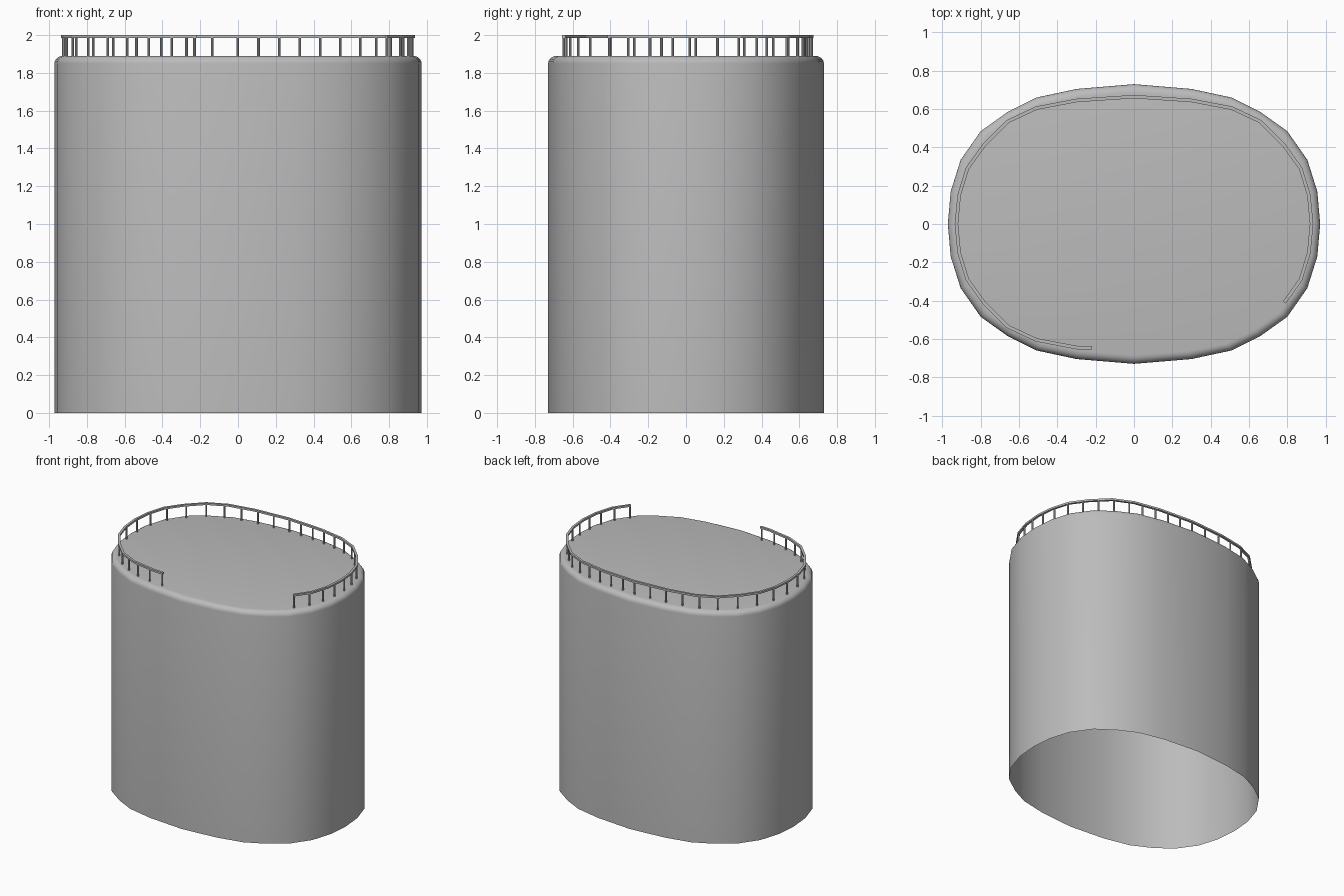
import bpy, bmesh
from math import pi, sin, cos
from mathutils import Vector

cube = bpy.data.objects.get("Cube")
if cube:
    bpy.data.objects.remove(cube, do_unlink=True)

grey = bpy.data.materials.new("Painted steel grey")
grey.use_nodes = True
colour = (0.5, 0.5, 0.5, 1)
grey.diffuse_color = colour
grey.node_tree.nodes["Principled BSDF"].inputs["Base Color"].default_value = colour

WALL = [(0, .73), (.30, .705), (.51, .66), (.66, .585), (.80, .485), (.905, .335), (.957, .17), (.972, 0)]
RAIL = [(0, .665), (.30, .645), (.51, .605), (.66, .535), (.78, .415), (.87, .29), (.913, .15), (.927, 0)]
DECK = 1.89


def loop(quarter):
    """Mirror a quarter outline into a closed clockwise loop from the back."""
    half = quarter + [(x, -y) for x, y in quarter[-2::-1]]
    return [Vector(p) for p in half + [(-x, y) for x, y in half[-2:0:-1]]]


def finish(bm, name, smooth=True):
    bmesh.ops.recalc_face_normals(bm, faces=bm.faces)
    mesh = bpy.data.meshes.new(name)
    bm.to_mesh(mesh)
    bm.free()
    mesh.materials.append(grey)
    ob = bpy.data.objects.new(name, mesh)
    bpy.context.collection.objects.link(ob)
    bpy.ops.object.select_all(action="DESELECT")
    ob.select_set(True)
    bpy.context.view_layer.objects.active = ob
    if smooth:
        bpy.ops.object.shade_smooth_by_angle(angle=pi / 5)
    return ob


def skin(bm, rings, closed):
    """Join successive rings of vertices with quads."""
    for a, b in zip(rings, rings[1:]):
        n = len(a)
        for i in range(n if closed else n - 1):
            j = (i + 1) % n
            bm.faces.new((a[i], a[j], b[j], b[i]))


# Tank shell: open underneath, rounded shoulder, flat roof
bm = bmesh.new()
outline = loop(WALL)
steps = 5
levels = [(0, 0)]
for k in range(steps + 1):
    t = pi / 2 * k / steps
    levels.append((.045 * (1 - cos(t)), DECK - .04 * (1 - sin(t))))
rings = [[bm.verts.new((*(p - p.normalized() * inset), z)) for p in outline]
         for inset, z in levels]
skin(bm, rings, True)
bm.faces.new(rings[-1])
finish(bm, "tank_shell")

# Railing path: clockwise from the front right round to the front left
track = loop(RAIL)
n = len(track)
start = Vector((-.22, -.647))
end = Vector((.785, -.41))
path = [start] + [track[i % n] for i in range(15, n + 11)]
path = [p for i, p in enumerate(path) if i == 0 or p.x < start.x or p.y > end.y] + [end]


def along(distance):
    """Point and direction at a distance along the railing path."""
    for a, b in zip(path, path[1:]):
        length = (b - a).length
        if distance <= length:
            break
        distance -= length
    return a.lerp(b, min(distance / length, 1)), (b - a).normalized()


# Top rail: a slim square bar swept along the path
bm = bmesh.new()
rings = []
for i, p in enumerate(path):
    tangent = (path[min(i + 1, len(path) - 1)] - path[max(i - 1, 0)]).normalized()
    side = Vector((tangent.y, -tangent.x)) * .009
    rings.append([bm.verts.new((*(p + side * s), z))
                  for s, z in ((-1, 1.985), (1, 1.985), (1, 2), (-1, 2))])
skin(bm, rings, True)
bm.faces.new(rings[0])
bm.faces.new(rings[-1])
finish(bm, "top_rail", False)

# Posts: spacing is a little wider on the right half of the path
marks = [(0, .01), (4, .5), (8, 1.1), (12, 1.7), (17, 2.38), (22, 2.93), (28, 3.63), (32, 4.12)]
bm = bmesh.new()
for (i, a), (j, b) in zip(marks, marks[1:]):
    for k in range(i, j + (j == 32)):
        p, _ = along(a + (b - a) * (k - i) / (j - i))
        made = bmesh.ops.create_cone(bm, cap_ends=True, segments=8, radius1=.007,
                                     radius2=.007, depth=1.99 - DECK)
        bmesh.ops.translate(bm, verts=made["verts"], vec=(p.x, p.y, (1.99 + DECK) / 2))
finish(bm, "railing_posts")
